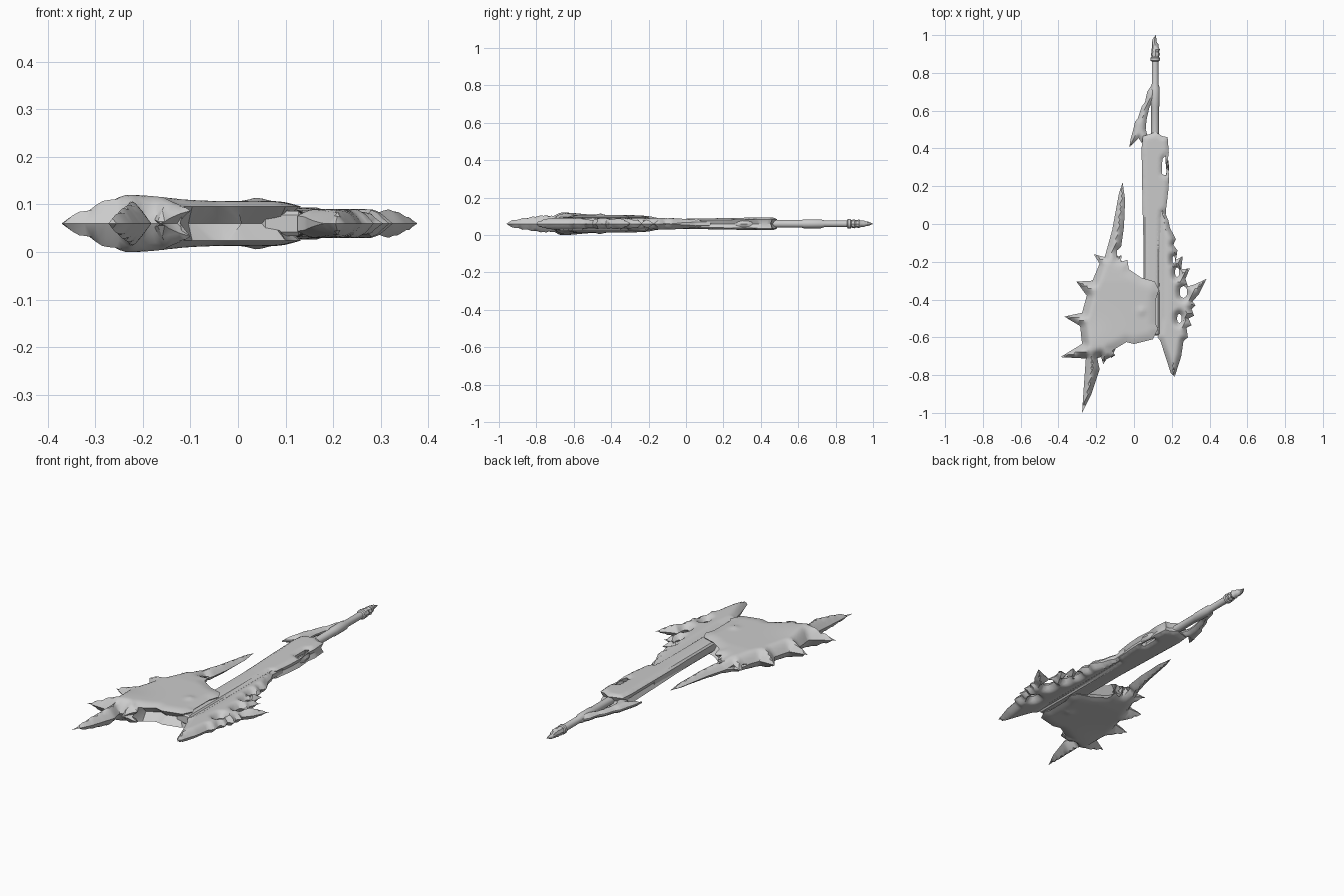
import bpy, bmesh, math
from mathutils import Vector
from mathutils.geometry import delaunay_2d_cdt

if "Cube" in bpy.data.objects:
    bpy.data.objects.remove(bpy.data.objects["Cube"])

MID = 0.06
steel = bpy.data.materials.new("grey_steel")
steel.diffuse_color = (0.6, 0.6, 0.6, 1)
steel.use_nodes = True
steel.node_tree.nodes["Principled BSDF"].inputs["Base Color"].default_value = steel.diffuse_color


def clamp(t):
    return max(0.0, min(1.0, t))


def finish(bm, name, angle=35):
    bmesh.ops.remove_doubles(bm, verts=bm.verts, dist=1e-5)
    bmesh.ops.recalc_face_normals(bm, faces=bm.faces)
    me = bpy.data.meshes.new(name)
    bm.to_mesh(me)
    bm.free()
    ob = bpy.data.objects.new(name, me)
    bpy.context.collection.objects.link(ob)
    me.materials.append(steel)
    bpy.ops.object.select_all(action='DESELECT')
    ob.select_set(True)
    bpy.context.view_layer.objects.active = ob
    bpy.ops.object.shade_smooth_by_angle(angle=math.radians(angle))
    return ob


def inside(p, poly):
    hit = False
    for a, b in zip(poly, poly[1:] + poly[:1]):
        if (a.y > p.y) != (b.y > p.y) and p.x < a.x + (p.y - a.y) * (b.x - a.x) / (b.y - a.y):
            hit = not hit
    return hit


def seg_dist(p, a, b):
    ab = b - a
    t = clamp((p - a).dot(ab) / max(ab.length_squared, 1e-12))
    return (p - a - ab * t).length


def plate(name, outline, rim, top, width, holes=(), groove=0.0, step=0.014):
    """Symmetric pillowed plate: rim half-height at the edge, swelling to top."""
    loops = [[Vector(p) for p in lp] for lp in (outline, *holes)]
    segs = [(a, b) for lp in loops for a, b in zip(lp, lp[1:] + lp[:1])]

    def solid(p):
        return inside(p, loops[0]) and not any(inside(p, h) for h in loops[1:])

    def edge(p):
        return min(seg_dist(p, a, b) for a, b in segs)

    pts, edges = [], []
    for lp in loops:
        first = len(pts)
        for a, b in zip(lp, lp[1:] + lp[:1]):
            n = max(1, round((b - a).length / (step * 1.5)))
            pts += [a.lerp(b, i / n) for i in range(n)]
        ids = list(range(first, len(pts)))
        edges += list(zip(ids, ids[1:] + ids[:1]))
    xs, ys = [p.x for p in loops[0]], [p.y for p in loops[0]]
    for j in range(int((max(ys) - min(ys)) / step) + 1):
        for i in range(int((max(xs) - min(xs)) / step) + 1):
            p = Vector((min(xs) + (i + 0.5 * (j % 2)) * step, min(ys) + j * step))
            if solid(p) and edge(p) > step * 0.45:
                pts.append(p)
    co, _, tris, *_ = delaunay_2d_cdt(pts, edges, [], 0, 1e-6)

    bm = bmesh.new()
    up, down = [], []
    for p in co:
        p = Vector((p[0], p[1]))
        r, t = rim(p), top(p)
        d = edge(p)
        h = r + (t - r) * math.sin(clamp(d / width) * math.pi / 2) if d > 1e-5 else r
        up.append(bm.verts.new((p.x, p.y, MID + h)))
        down.append(bm.verts.new((p.x, p.y, MID - h)))
    bm.verts.index_update()
    for t in tris:
        if solid(sum((Vector(co[i]) for i in t), Vector((0, 0))) / len(t)):
            bm.faces.new([up[i] for i in t])
            bm.faces.new([down[i] for i in reversed(t)])
    # side walls, pulled inward at mid height to form a groove
    partner = dict(zip(up, down))
    rims = [tuple(e.verts) for e in bm.edges
            if len(e.link_faces) == 1 and e.verts[0] in partner]
    mids = {}
    for v in {v for e in rims for v in e}:
        c = sum((f.calc_center_median() for f in v.link_faces), Vector()) / len(v.link_faces)
        n = c - v.co
        n.z = 0
        n = n.normalized() * groove * (v.co.z - MID)
        mids[v] = (v.co.x + n.x, v.co.y + n.y, MID)
    mids = {v: bm.verts.new(c) for v, c in mids.items()}
    for a, b in rims:
        bm.faces.new((a, b, mids[b], mids[a]))
        bm.faces.new((mids[a], mids[b], partner[b], partner[a]))
    bmesh.ops.delete(bm, geom=[v for v in bm.verts if not v.link_faces], context='VERTS')
    return finish(bm, name)


def ring(cx, cy, rx, ry, n=8):
    return [(cx + rx * math.cos(i * math.tau / n) * (1 + 0.15 * (i % 2)),
             cy + ry * math.sin(i * math.tau / n)) for i in range(n)]


def turned(name, profile, sides=12):
    """Lathed part along y from (y, radius, x) stations."""
    bm = bmesh.new()
    rows = [[bm.verts.new((x + r * math.cos(k * math.tau / sides), y,
                           MID + r * math.sin(k * math.tau / sides)))
             for k in range(sides)] for y, r, x in profile]
    for a, b in zip(rows, rows[1:]):
        for k in range(sides):
            m = (k + 1) % sides
            bm.faces.new((a[k], a[m], b[m], b[k]))
    bm.faces.new(rows[0])
    bm.faces.new(rows[-1])
    return finish(bm, name, 40)


def bar(name, x0, x1, y0, y1, half, bevel):
    bm = bmesh.new()
    bmesh.ops.create_cube(bm, size=1)
    for v in bm.verts:
        v.co = Vector(((x0 + x1) / 2 + v.co.x * (x1 - x0),
                       (y0 + y1) / 2 + v.co.y * (y1 - y0), MID + v.co.z * half * 2))
    bmesh.ops.bevel(bm, geom=bm.edges[:], offset=bevel, segments=1, affect='EDGES')
    return finish(bm, name, 20)


# broad spiked axe blade, sharp on the left and thick-edged near the shaft
blade = [(-0.06, 0.22), (-0.047, 0.13), (-0.053, -0.015), (-0.068, -0.12), (-0.09, -0.14),
         (-0.088, -0.195), (-0.065, -0.165), (-0.07, -0.2), (-0.035, -0.19), (-0.027, -0.24), (0.04, -0.285),
         (0.11, -0.305), (0.132, -0.35), (0.115, -0.4), (0.115, -0.53), (0.128, -0.555),
         (0.1, -0.61), (0.0, -0.635), (-0.04, -0.625), (-0.115, -0.67), (-0.1, -0.695),
         (-0.145, -0.715), (-0.163, -0.742), (-0.175, -0.7), (-0.195, -0.71), (-0.182, -0.77),
         (-0.225, -0.9), (-0.275, -1.0), (-0.265, -0.85), (-0.255, -0.712), (-0.39, -0.705),
         (-0.275, -0.635), (-0.285, -0.54), (-0.37, -0.49), (-0.275, -0.47), (-0.25, -0.38),
         (-0.305, -0.305), (-0.22, -0.3), (-0.182, -0.21), (-0.213, -0.16), (-0.155, -0.175),
         (-0.115, -0.03), (-0.08, 0.16)]
plate("axe_blade", blade,
      rim=lambda p: 0.036 * clamp((p.x + 0.2) / 0.08) * clamp((-0.13 - p.y) / 0.08)
      * clamp((p.y + 0.74) / 0.06),
      top=lambda p: 0.047 - 0.02 * clamp((p.y + 0.3) / 0.4)
      + 0.013 * math.exp(-((p.x + 0.23) ** 2 + (p.y + 0.65) ** 2) / 0.012)
      + 0.008 * math.exp(-((p.x - 0.04) ** 2 + (p.y + 0.46) ** 2) / 0.0004),
      width=0.05, groove=1.1)

# ragged rear wing with torn holes
wing = [(0.14, 0.15), (0.172, 0.13), (0.168, 0.05), (0.182, 0.02), (0.19, -0.02), (0.222, -0.08),
        (0.208, -0.11), (0.23, -0.14), (0.222, -0.19), (0.258, -0.17), (0.25, -0.24),
        (0.296, -0.235), (0.272, -0.29), (0.285, -0.33), (0.32, -0.32), (0.385, -0.29),
        (0.345, -0.37), (0.31, -0.41), (0.325, -0.43), (0.305, -0.45), (0.318, -0.485),
        (0.288, -0.5), (0.305, -0.535), (0.278, -0.55), (0.285, -0.6), (0.262, -0.62),
        (0.25, -0.7), (0.215, -0.81), (0.195, -0.79), (0.14, -0.62), (0.125, -0.6), (0.14, -0.5), (0.14, -0.2)]
plate("rear_wing", wing, rim=lambda p: 0.016 * clamp((0.22 - p.x) / 0.08) * clamp((p.y + 0.75) / 0.15),
      top=lambda p: 0.03, width=0.035, step=0.012,
      holes=[ring(0.228, -0.255, 0.011, 0.026), ring(0.262, -0.36, 0.02, 0.032),
             ring(0.24, -0.5, 0.012, 0.025), ring(0.21, -0.19, 0.007, 0.02)])

# upper shaft casing with a slotted bracket on its right side
casing = [(0.045, 0.1), (0.04, 0.4), (0.047, 0.465), (0.08, 0.475), (0.115, 0.487), (0.15, 0.465),
          (0.178, 0.46), (0.184, 0.38), (0.178, 0.33), (0.186, 0.25), (0.182, 0.18), (0.17, 0.08),
          (0.145, 0.06), (0.138, -0.2), (0.135, -0.42), (0.05, -0.42), (0.05, -0.1)]
plate("shaft_casing", casing, rim=lambda p: 0.018 + 0.006 * clamp(p.y / 0.4),
      top=lambda p: 0.027 + 0.007 * clamp(p.y / 0.4), width=0.02, groove=0.5,
      holes=[[(0.148, 0.265), (0.17, 0.255), (0.175, 0.3), (0.166, 0.36), (0.15, 0.345)]])
bar("shaft_core", 0.05, 0.135, -0.59, 0.2, 0.026, 0.008)
bar("shaft_rail", 0.13, 0.152, -0.6, 0.1, 0.02, 0.005)

# hooked guard beside the grip
hook = [(-0.025, 0.405), (-0.018, 0.45), (-0.004, 0.5), (0.005, 0.54), (0.02, 0.56), (0.04, 0.62), (0.058, 0.645),
        (0.07, 0.7), (0.1, 0.745), (0.12, 0.7), (0.108, 0.66), (0.082, 0.62), (0.066, 0.55),
        (0.062, 0.5), (0.075, 0.46), (0.04, 0.43), (0.025, 0.455), (0.0, 0.43)]
plate("hook_guard", hook, rim=lambda p: 0.004, top=lambda p: 0.02, width=0.025, step=0.01)

# grip, collars and pointed pommel
turned("grip", [(0.44, 0.021, 0.112), (0.62, 0.021, 0.112), (0.63, 0.024, 0.112),
                (0.72, 0.024, 0.112), (0.74, 0.018, 0.112), (0.88, 0.018, 0.112)])
turned("collar", [(0.86, 0.018, 0.112), (0.865, 0.025, 0.112), (0.88, 0.025, 0.112),
                  (0.885, 0.019, 0.112)])
turned("pommel", [(0.88, 0.019, 0.112), (0.9, 0.024, 0.113), (0.91, 0.019, 0.113),
                  (0.925, 0.023, 0.115), (0.935, 0.017, 0.113), (0.95, 0.018, 0.112),
                  (0.96, 0.013, 0.108), (0.975, 0.011, 0.108), (1.0, 0.001, 0.115)], 8)
